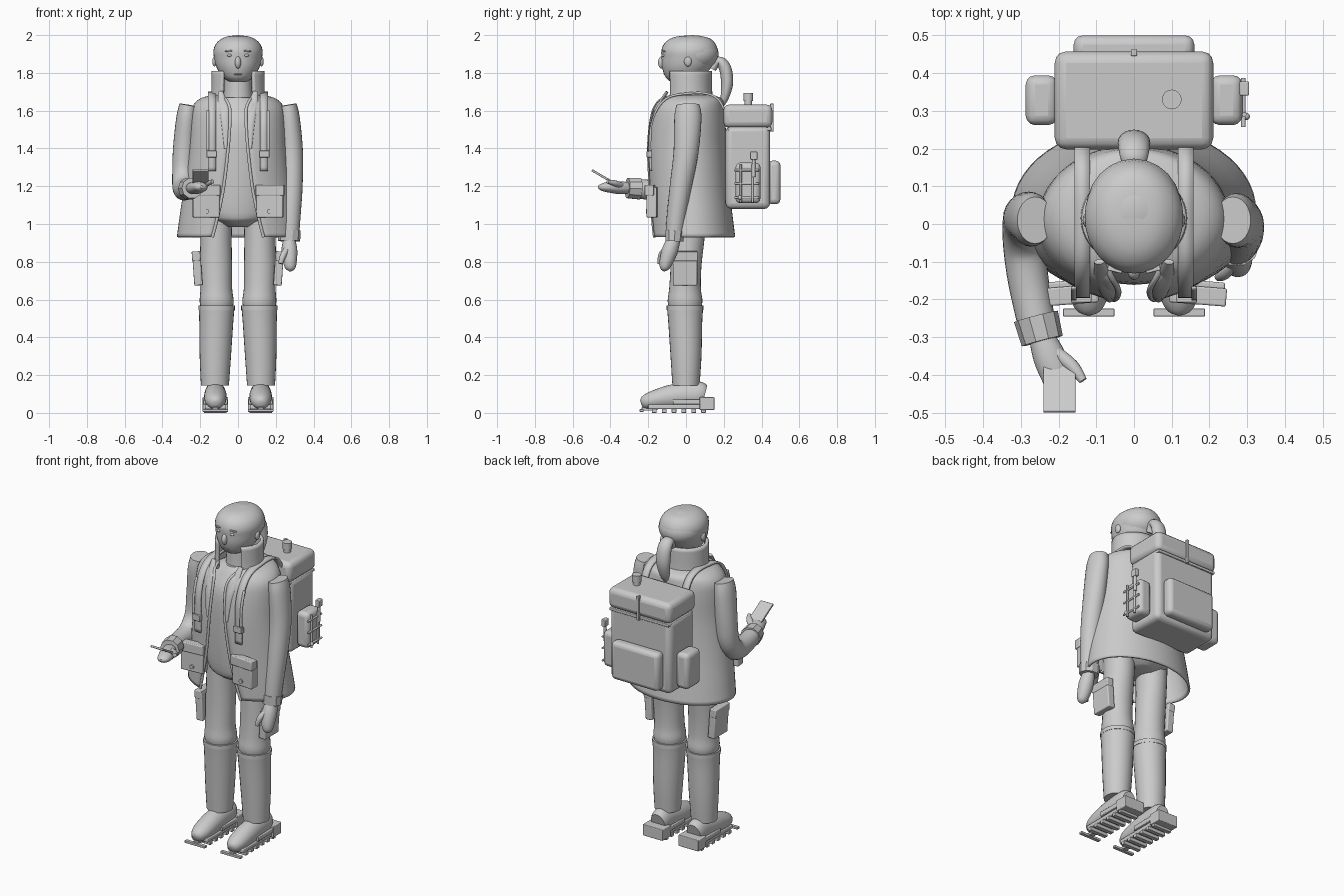
import bpy, math
from mathutils import Vector

def finish(ob, bevel=0, thick=0, angle=40):
    if thick:
        m = ob.modifiers.new("thickness", "SOLIDIFY"); m.thickness = thick; m.offset = 0
    if bevel:
        m = ob.modifiers.new("bevel", "BEVEL"); m.width = bevel; m.segments = 3
    bpy.ops.object.select_all(action="DESELECT")
    ob.select_set(True)
    bpy.context.view_layer.objects.active = ob
    bpy.ops.object.shade_smooth_by_angle(angle=math.radians(angle))
    return ob

def mesh(name, verts, faces, **kw):
    me = bpy.data.meshes.new(name)
    me.from_pydata(verts, [], faces)
    ob = bpy.data.objects.new(name, me)
    bpy.context.collection.objects.link(ob)
    return finish(ob, **kw)

def box(name, x, y, z, bevel=0.0, rot=(0, 0, 0)):
    """Box from (min, max) spans, rotated about its centre."""
    bpy.ops.mesh.primitive_cube_add(size=1, location=[sum(s) / 2 for s in (x, y, z)], rotation=rot)
    ob = bpy.context.object
    ob.name = name
    ob.scale = [s[1] - s[0] for s in (x, y, z)]
    bpy.ops.object.transform_apply(location=False, rotation=False, scale=True)
    return finish(ob, bevel)

def ball(name, c, r, rot=(0, 0, 0)):
    bpy.ops.mesh.primitive_uv_sphere_add(segments=24, ring_count=12, location=c, rotation=rot)
    ob = bpy.context.object
    ob.name, ob.scale = name, r
    return finish(ob)

def cyl(name, c, r, h, rot=(0, 0, 0)):
    bpy.ops.mesh.primitive_cylinder_add(vertices=20, radius=r, depth=h, location=c, rotation=rot)
    bpy.context.object.name = name
    return finish(bpy.context.object)

def spline(p, k=4):
    """Catmull-Rom interpolation of tuples of any length."""
    out = []
    for i in range(len(p) - 1):
        a, b, c, d = p[max(i - 1, 0)], p[i], p[i + 1], p[min(i + 2, len(p) - 1)]
        for j in range(k):
            t = j / k
            out.append(tuple(0.5 * (2 * q + (r - o) * t + (2 * o - 5 * q + 4 * r - s) * t * t
                       + (3 * q - o - 3 * r + s) * t ** 3) for o, q, r, s in zip(a, b, c, d)))
    return out + [p[-1]]

def tube(name, pts, n=24, flat=False, k=4, **kw):
    """Loft of ellipses (x, y, z, rx, ry) along a path; flat keeps rings level."""
    pts = spline(pts, k)
    V, F = [], []
    for i, p in enumerate(pts):
        c = Vector(p[:3])
        t = Vector((0, 0, 1)) if flat else (Vector(pts[min(i + 1, len(pts) - 1)][:3]) - Vector(pts[max(i - 1, 0)][:3])).normalized()
        s = (Vector((1, 0, 0)) - t * t.x).normalized()
        u = t.cross(s)
        for j in range(n):
            a = 2 * math.pi * j / n
            V.append(c + s * p[3] * math.cos(a) + u * p[4] * math.sin(a))
    for i in range(len(pts) - 1):
        for j in range(n):
            F.append((i*n + j, i*n + (j+1) % n, (i+1)*n + (j+1) % n, (i+1)*n + j))
    F += [tuple(reversed(range(n))), tuple(range(len(V) - n, len(V)))]
    return mesh(name, V, F, **kw)

def shell(name, rings, thick, n=48, k=4):
    """Open-fronted shell; ring = (z, rx, y front, y back, half opening)."""
    rings = spline(rings, k)
    V, F = [], []
    for z, rx, yf, yb, o in rings:
        a0 = math.asin(o / rx)
        for j in range(n + 1):
            a = a0 + (2 * math.pi - 2 * a0) * j / n
            V.append((rx * math.sin(a), (yf + yb) / 2 - (yb - yf) / 2 * math.cos(a), z))
    for i in range(len(rings) - 1):
        F += [(i*(n+1) + j, i*(n+1) + j + 1, (i+1)*(n+1) + j + 1, (i+1)*(n+1) + j) for j in range(n)]
    mesh(name, V, F, thick=thick, angle=50)
    return [V[i*(n+1)] for i in range(len(rings))]

def ribbon(name, x, w, yz, thick=0.01):
    P = spline(yz)
    V = [(x + d * w / 2, y, z) for y, z in P for d in (-1, 1)]
    return mesh(name, V, [(2*i, 2*i+1, 2*i+3, 2*i+2) for i in range(len(P) - 1)], thick=thick)

# head, hair and face
H = [(1.755, .05, -.085, .05), (1.78, .085, -.11, .09), (1.83, .114, -.127, .135), (1.88, .127, -.13, .16),
     (1.92, .13, -.13, .168), (1.955, .116, -.115, .155), (1.98, .088, -.085, .13), (1.993, .055, -.045, .09), (1.998, .01, .01, .03)]
tube("head", [(0, (f + b) / 2, z, r, (b - f) / 2) for z, r, f, b in H], 32, True)
ball("hair", (0, .035, 1.9), (.128, .138, .1))
tube("ponytail", [(0, .14, 1.82, .025, .02), (0, .17, 1.862, .035, .025), (0, .205, 1.83, .042, .032),
     (0, .218, 1.75, .042, .032), (0, .205, 1.67, .03, .022), (0, .19, 1.62, .008, .006)], 20)
ball("nose", (0, -.128, 1.855), (.016, .02, .032))
box("mouth", (-.02, .02), (-.118, -.105), (1.79, 1.797), .003)
for s in (-1, 1):
    ball("eye", (s*.045, -.12, 1.893), (.012, .009, .008))
    box("eyebrow", (s*.05 - .02, s*.05 + .02), (-.127, -.112), (1.912, 1.919), .003, (0, s*.12, s*.25))
    ball("ear", (s*.124, .01, 1.86), (.012, .02, .026))

# neck and shirt
tube("neck", [(0, .015, 1.6, .085, .085), (0, .015, 1.68, .075, .075), (0, .015, 1.8, .07, .07)])
tube("shirt", [(0, .02, .985, .07, .1), (0, .02, 1.01, .12, .14), (0, .02, 1.06, .19, .165), (0, .01, 1.3, .2, .17),
     (0, .01, 1.52, .2, .165), (0, .01, 1.62, .16, .12), (0, .01, 1.67, .08, .085)], 32, True)

# open jacket with collar and piped front edges
edge = shell("jacket", [(.93, .318, -.185, .255, .135), (1.05, .302, -.19, .24, .105), (1.2, .28, -.195, .222, .075),
     (1.4, .255, -.2, .208, .052), (1.55, .247, -.185, .203, .042), (1.62, .235, -.165, .196, .045),
     (1.66, .195, -.135, .185, .065), (1.678, .13, -.09, .13, .08)], .012)
shell("collar", [(1.64, .138, -.105, .135, .078), (1.7, .132, -.1, .13, .078), (1.81, .13, -.1, .128, .074)], .018)
for s in (-1, 1):
    tube("jacket_edge", [(s*v[0], v[1] - .004, v[2], .008, .007) for v in edge[::2]], 10, k=2)
    tube("lapel", [(s*.092, -.1, 1.7, .014, .008), (s*.083, -.135, 1.645, .022, .009),
         (s*.068, -.182, 1.55, .022, .009), (s*.065, -.202, 1.4, .008, .006)], 12)
    # hip pockets
    box("hip_pocket", (s*.17 - .07, s*.17 + .07), (-.205, -.15), (1.035, 1.195), .006, (0, 0, -s*.08))
    box("pocket_flap", (s*.17 - .075, s*.17 + .075), (-.213, -.165), (1.15, 1.207), .005, (0, 0, -s*.08))
    cyl("pocket_button", (s*.165, -.207, 1.067), .012, .012, (math.pi/2, 0, 0))

# arms: one hanging, one bent forward holding a phone
tube("hanging_arm", [(.262, .01, 1.63, .048, .062), (.272, .01, 1.56, .055, .072), (.284, .0, 1.38, .06, .066),
     (.284, -.028, 1.2, .058, .058), (.276, -.05, 1.04, .055, .052), (.272, -.06, .945, .052, .048)])
tube("hanging_cuff", [(.272, -.058, .965, .06, .054), (.271, -.062, .91, .058, .05)], 10, k=1, angle=20)
tube("hanging_hand", [(.272, -.065, .92, .032, .036), (.272, -.085, .86, .042, .042), (.275, -.105, .8, .036, .036),
     (.277, -.115, .765, .026, .024), (.277, -.118, .75, .006, .006)])
tube("hanging_thumb", [(.262, -.105, .87, .016, .016), (.24, -.13, .835, .017, .017), (.225, -.14, .79, .012, .012)], 14)
tube("bent_arm", [(-.262, .01, 1.63, .048, .062), (-.272, .012, 1.56, .055, .072), (-.284, .018, 1.4, .06, .066),
     (-.29, .005, 1.27, .058, .062), (-.29, -.055, 1.195, .057, .06), (-.28, -.15, 1.18, .054, .055), (-.257, -.27, 1.187, .05, .05)])
tube("bent_cuff", [(-.26, -.245, 1.187, .06, .06), (-.243, -.31, 1.19, .056, .056)], 10, k=1, angle=20)
tube("holding_hand", [(-.245, -.3, 1.19, .034, .03), (-.225, -.35, 1.192, .043, .034), (-.205, -.4, 1.195, .042, .03),
     (-.195, -.445, 1.195, .032, .02), (-.192, -.465, 1.197, .008, .006)])
tube("holding_thumb", [(-.215, -.335, 1.2, .018, .018), (-.165, -.375, 1.215, .018, .016), (-.135, -.415, 1.225, .011, .01)], 14)
box("phone", (-.24, -.155), (-.509, -.351), (1.239, 1.251), .003, (-.53, 0, 0))

# legs, gaiters, boots
for s in (-1, 1):
    tube("thigh", [(s*.116, .01, 1.1, .09, .09), (s*.116, .01, .95, .083, .09), (s*.117, 0, .78, .085, .082),
         (s*.115, -.005, .66, .084, .084), (s*.113, -.005, .59, .09, .092), (s*.113, -.005, .54, .08, .08)], 28, True)
    tube("gaiter", [(s*.122, 0, .145, .074, .072), (s*.12, 0, .3, .083, .082), (s*.115, -.004, .48, .09, .09),
         (s*.113, -.005, .56, .095, .096)], 28, True)
    o = tube("gaiter_rim", [(s*.113, -.005, .545, .096, .097), (s*.113, -.005, .568, .096, .097)], 28, True, 1)
    box("thigh_pocket", (s*.215 - .022, s*.215 + .022), (-.07, .06), (.675, .845), .006, (0, s*.07, 0))
    box("thigh_pocket_flap", (s*.222 - .022, s*.222 + .022), (-.072, .062), (.805, .855), .005, (0, s*.07, 0))
    tube("boot", [(s*.12, -.238, .05, .012, .014), (s*.12, -.225, .054, .035, .033), (s*.12, -.18, .066, .054, .048),
         (s*.12, -.09, .083, .06, .063), (s*.12, 0, .092, .058, .07), (s*.12, .07, .095, .055, .071), (s*.12, .098, .09, .045, .055)])
    box("boot_sole", (s*.12 - .055, s*.12 + .055), (-.2, .1), (.02, .045), .006)
    box("boot_welt", (s*.12 - .065, s*.12 + .065), (-.07, .1), (.045, .072), .004)
    box("boot_heel", (s*.12 - .067, s*.12 + .067), (.072, .15), (.015, .083), .004)
    box("toe_bar", (s*.12 - .068, s*.12 + .068), (-.245, -.224), (.006, .02), .002)
    box("toe_link", (s*.12 - .015, s*.12 + .015), (-.235, -.18), (.012, .03), .002)
    for i in range(6):
        box("tread", (s*.12 - .06, s*.12 + .06), (-.18 + .052*i, -.155 + .052*i), (0, .022), .003)

# backpack
box("pack_body", (-.205, .205), (.21, .445), (1.08, 1.52), .03)
box("pack_lid", (-.21, .21), (.198, .457), (1.51, 1.632), .03)
box("lid_seam", (-.2, .2), (.22, .452), (1.495, 1.512), .004)
box("pack_back_pocket", (-.16, .16), (.43, .5), (1.105, 1.335), .025)
box("lid_strap", (-.008, .008), (.445, .464), (1.49, 1.637), .003)
for s in (-1, 1):
    box("pack_side_pocket", (s*.245 - .042, s*.245 + .042), (.262, .394), (1.11, 1.325), .025)
    # shoulder straps and buckles
    ribbon("shoulder_strap", s*.137, .042, [(.215, 1.58), (.17, 1.66), (.1, 1.692), (.0, 1.69), (-.09, 1.672),
           (-.15, 1.615), (-.185, 1.52), (-.19, 1.4), (-.187, 1.28)], .012)
    box("strap_buckle", (s*.14 - .027, s*.14 + .027), (-.208, -.18), (1.352, 1.388), .004)
    ribbon("strap_tail", s*.16, .014, [(-.168, 1.6), (-.195, 1.5), (-.2, 1.38)], .006)
cyl("lid_knob", (.1, .33, 1.655), .02, .06)
cyl("lid_knob_cap", (.1, .33, 1.672), .026, .042)
# tool rack on the side pocket
for y in (.29, .352):
    cyl("rack_rail", (.292, y, 1.215), .006, .2)
for z in (1.14, 1.215, 1.285):
    cyl("rack_bar", (.29, .322, z), .006, .13, (math.pi/2, 0, 0))
cyl("tool_shaft", (.293, .358, 1.3), .009, .1)
box("tool_head", (.28, .305), (.34, .378), (1.34, 1.383), .004)
ball("tool_tip", (.297, .285, 1.14), (.01, .01, .012))
